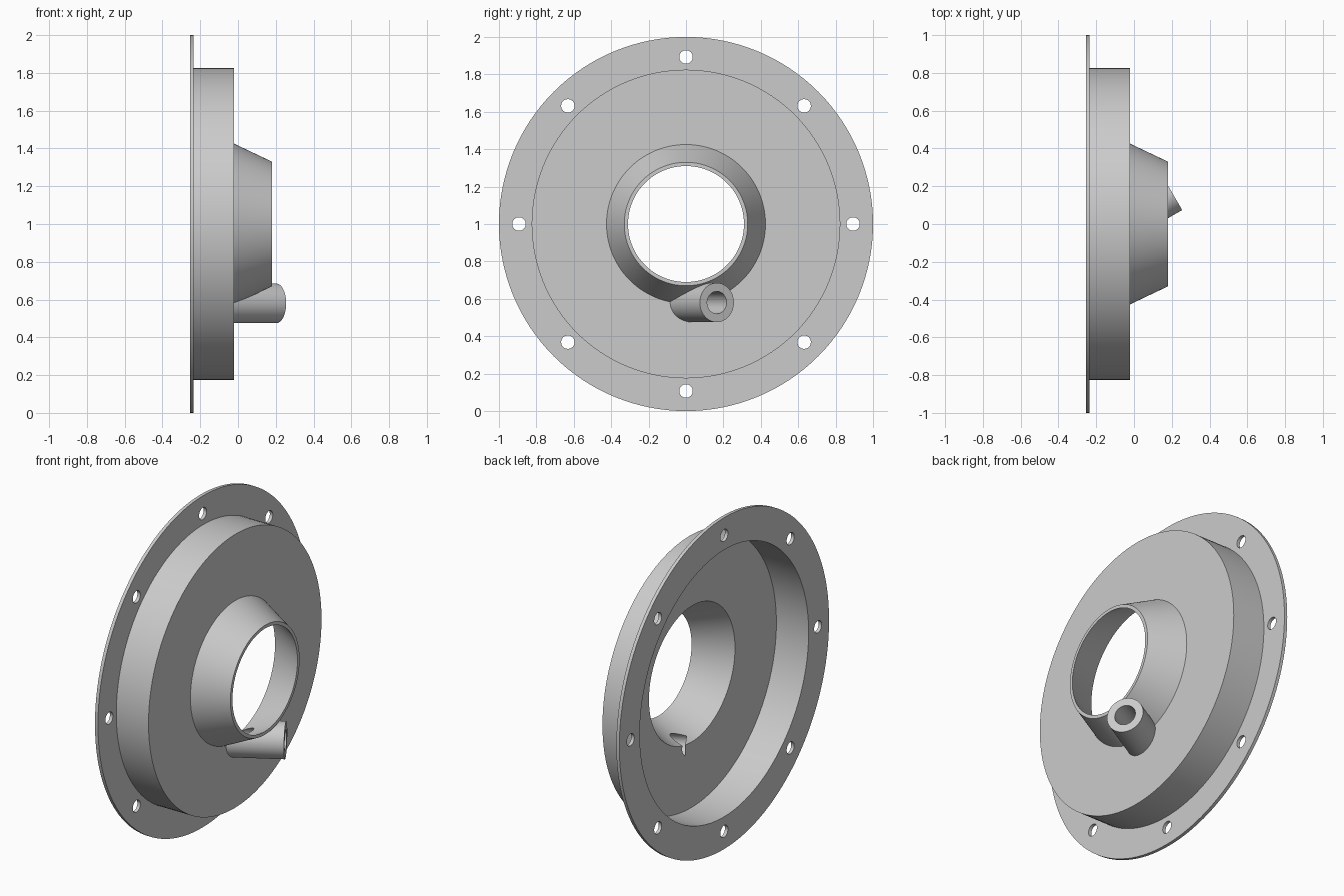
import bpy, bmesh, math
from mathutils import Vector, Matrix

old = bpy.data.objects.get("Cube")
if old:
    bpy.data.objects.remove(old)

SEG = 128
CENTRE_Z = 1.0

grey = bpy.data.materials.new("plain_grey")
grey.use_nodes = True
colour = (0.6, 0.6, 0.6, 1)
grey.diffuse_color = colour
grey.node_tree.nodes["Principled BSDF"].inputs["Base Color"].default_value = colour


def finish(name, bm, helper=False):
    bmesh.ops.recalc_face_normals(bm, faces=bm.faces)
    mesh = bpy.data.meshes.new(name)
    bm.to_mesh(mesh)
    bm.free()
    mesh.materials.append(grey)
    ob = bpy.data.objects.new(name, mesh)
    bpy.context.collection.objects.link(ob)
    ob.hide_render = helper
    return ob


def lathe(name, profile, helper=False):
    """Solid of revolution about the x axis from (x, radius) points."""
    bm = bmesh.new()
    rings = []
    for x, r in profile:
        rings.append([bm.verts.new((x, r * math.cos(a), CENTRE_Z + r * math.sin(a)))
                      for a in (math.tau * i / SEG for i in range(SEG))])
    for lo, hi in zip(rings, rings[1:]):
        for i in range(SEG):
            j = (i + 1) % SEG
            bm.faces.new((lo[i], lo[j], hi[j], hi[i]))
    bm.faces.new(rings[0])
    bm.faces.new(rings[-1])
    return finish(name, bm, helper)


def add_rod(bm, start, end, radius, seg):
    start, end = Vector(start), Vector(end)
    axis = end - start
    place = Matrix.Translation((start + end) / 2) @ axis.to_track_quat('Z', 'Y').to_matrix().to_4x4()
    bmesh.ops.create_cone(bm, cap_ends=True, segments=seg, radius1=radius,
                          radius2=radius, depth=axis.length, matrix=place)


def rod(name, start, end, radius):
    bm = bmesh.new()
    add_rod(bm, start, end, radius, 64)
    return finish(name, bm, True)


# Flange, drum and conical neck as one turned solid
housing = lathe("flanged_housing", [(-0.255, 1.0), (-0.235, 1.0), (-0.235, 0.825),
                                    (-0.02, 0.825), (-0.02, 0.425), (0.18, 0.33)])

# Hollow inside of drum and neck
cavity = lathe("cavity_cutter", [(-0.4, 0.805), (-0.04, 0.805), (-0.04, 0.41),
                                 (0.18, 0.31), (0.3, 0.31)], True)

# Slanted side pipe and its bore
tip = Vector((0.2025, 0.165, 0.58))
slant = Vector((math.cos(math.radians(30)), math.sin(math.radians(30)), 0))
pipe = rod("side_pipe", tip - slant * 0.36, tip, 0.105)
bore = rod("pipe_bore_cutter", tip - slant * 0.26, tip + slant * 0.1, 0.06)

# Ring of bolt holes
bm = bmesh.new()
for i in range(8):
    a = math.tau * i / 8
    y, z = 0.893 * math.cos(a), CENTRE_Z + 0.893 * math.sin(a)
    add_rod(bm, (-0.4, y, z), (-0.1, y, z), 0.036, 32)
bolts = finish("bolt_hole_cutter", bm, True)

# Combine and apply
bpy.context.view_layer.objects.active = housing
for tool, op in ((pipe, 'UNION'), (cavity, 'DIFFERENCE'),
                 (bore, 'DIFFERENCE'), (bolts, 'DIFFERENCE')):
    mod = housing.modifiers.new(tool.name, 'BOOLEAN')
    mod.object, mod.operation, mod.solver = tool, op, 'EXACT'
    bpy.ops.object.modifier_apply(modifier=mod.name)
    bpy.data.objects.remove(tool)

# Smooth round walls, crisp edges
bpy.ops.object.select_all(action='DESELECT')
housing.select_set(True)
bpy.ops.object.shade_smooth_by_angle(angle=math.radians(20))
